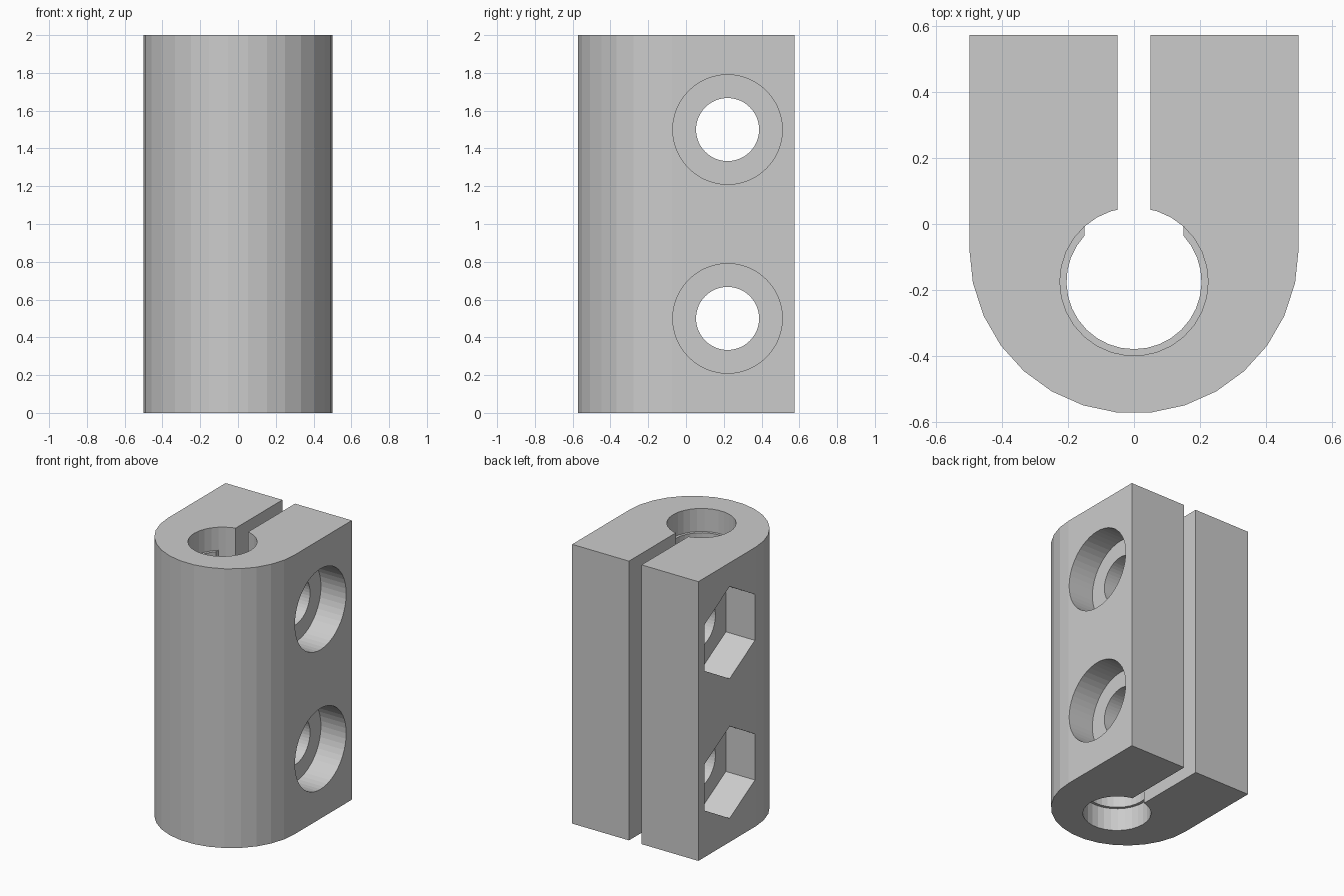
import bpy, bmesh
from math import sin, cos, acos, pi
from mathutils import Matrix

if "Cube" in bpy.data.objects:
    bpy.data.objects.remove(bpy.data.objects["Cube"])

HEIGHT = 2.0
HALF_WIDTH = 0.5
BACK = 0.574
ROUND_Y = -0.075       # centre of the rounded front
BORE_Y = -0.175        # centre of the shaft bore
BOLT_Y = 0.22

grey = bpy.data.materials.new("plain grey")
grey.use_nodes = True
grey.diffuse_color = (0.6, 0.6, 0.6, 1)
grey.node_tree.nodes["Principled BSDF"].inputs["Base Color"].default_value = (0.6, 0.6, 0.6, 1)


def arc(radius, start, end, steps, cy=0.0):
    """Points on an arc, both ends included."""
    angles = [start + (end - start) * i / steps for i in range(steps + 1)]
    return [(radius * cos(a), cy + radius * sin(a)) for a in angles]


def circle(radius, steps, cy=0.0, start=0.0):
    return arc(radius, start, start + 2 * pi, steps, cy)[:-1]


def prism(name, profile, low, high, matrix=None):
    """Extrude a closed profile from low to high along its own z axis."""
    bm = bmesh.new()
    base = bm.faces.new([bm.verts.new((x, y, low)) for x, y in profile])
    top = bmesh.ops.extrude_face_region(bm, geom=[base])["geom"]
    verts = [v for v in top if isinstance(v, bmesh.types.BMVert)]
    bmesh.ops.translate(bm, verts=verts, vec=(0, 0, high - low))
    if matrix:
        bm.transform(matrix)
    bmesh.ops.recalc_face_normals(bm, faces=bm.faces[:])
    mesh = bpy.data.meshes.new(name)
    bm.to_mesh(mesh)
    bm.free()
    mesh.materials.append(grey)
    obj = bpy.data.objects.new(name, mesh)
    bpy.context.collection.objects.link(obj)
    return obj


def combine(target, other, operation):
    """Apply a boolean and discard the helper."""
    mod = target.modifiers.new(operation, "BOOLEAN")
    mod.operation, mod.object, mod.solver = operation, other, "EXACT"
    bpy.context.view_layer.objects.active = target
    bpy.ops.object.modifier_apply(modifier=mod.name)
    bpy.data.objects.remove(other)


# Clamp body: straight jaws with a rounded front
outline = arc(HALF_WIDTH, -pi, 0, 15, ROUND_Y) + [(HALF_WIDTH, BACK), (-HALF_WIDTH, BACK)]
body = prism("clamp_body", outline, 0, HEIGHT)

# Shaft bore and the slot between the jaws
combine(body, prism("bore_cutter", circle(0.225, 30, BORE_Y), -0.1, 2.1), "DIFFERENCE")
slot = [(-0.05, BORE_Y), (0.05, BORE_Y), (0.05, 0.8), (-0.05, 0.8)]
combine(body, prism("slot_cutter", slot, -0.1, 2.1), "DIFFERENCE")

# Raised gripping liner, open towards the slot and set back from both ends
inner, outer = 0.205, 0.24
a_in, a_out = acos(0.15 / inner), acos(0.15 / outer)
liner = (arc(inner, a_in, -pi - a_in, 24, BORE_Y)
         + arc(outer, -pi - a_out, a_out, 24, BORE_Y))
combine(body, prism("bore_liner", liner, 0.165, HEIGHT - 0.165), "UNION")

# Two cross bolts: through hole, round head recess (+x), hexagonal nut recess (-x)
for z in (0.5, 1.5):
    # local x, y, z become world y, z, x
    place = Matrix(((0, 0, 1, 0), (1, 0, 0, BOLT_Y), (0, 1, 0, z), (0, 0, 0, 1)))
    for name, profile, low, high in (
            ("bolt_cutter", circle(0.167, 48), -0.7, 0.7),
            ("head_cutter", circle(0.29, 48), 0.3, 0.7),
            ("nut_cutter", circle(0.33, 6, start=pi / 2), -0.7, -0.27)):
        combine(body, prism(name, profile, low, high, place), "DIFFERENCE")
